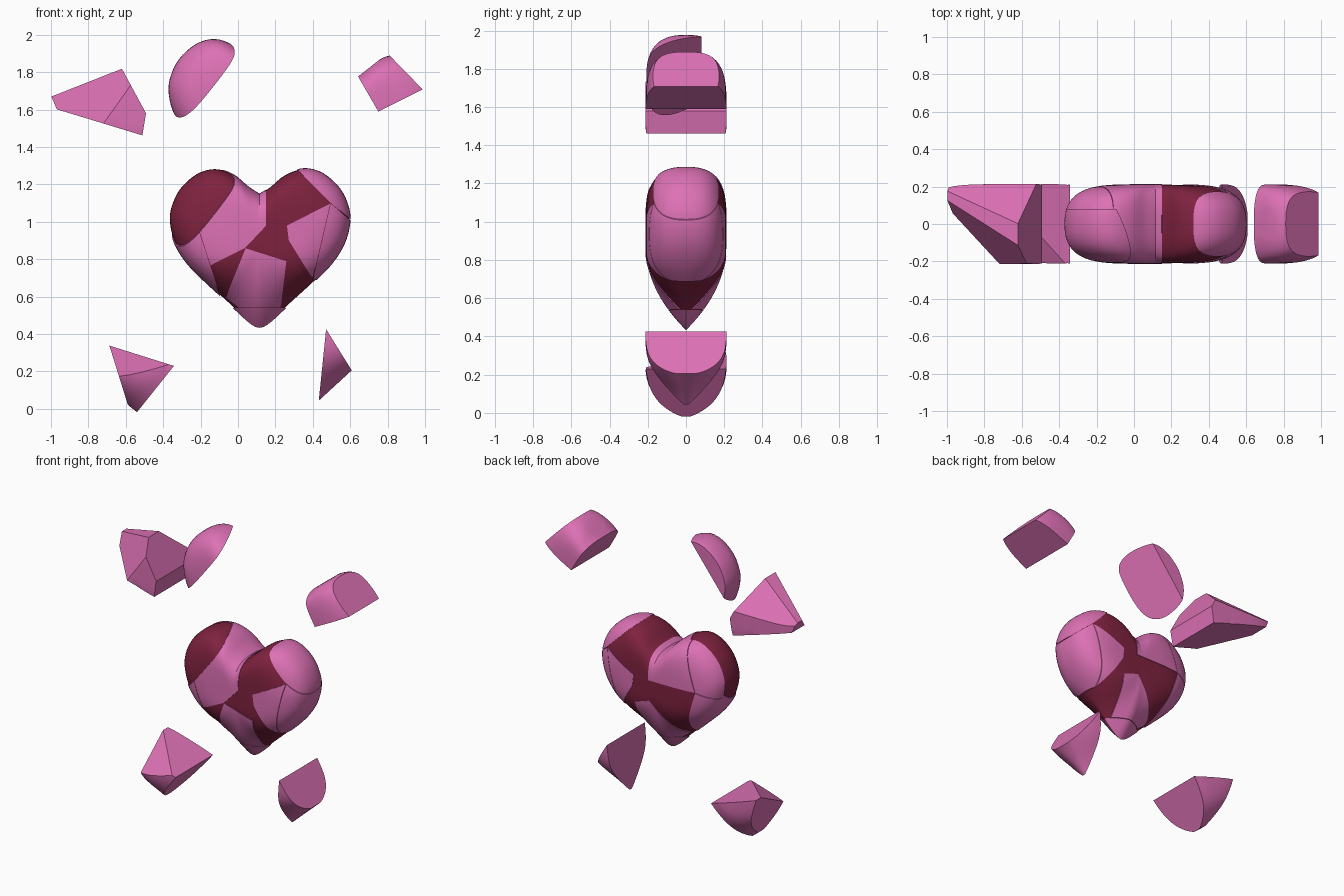
import bpy, bmesh, math
from mathutils import Vector

cube = bpy.data.objects.get("Cube")
if cube:
    bpy.data.objects.remove(cube)


def material(name, rgb):
    m = bpy.data.materials.new(name)
    m.use_nodes = True
    m.diffuse_color = (*rgb, 1)
    bsdf = m.node_tree.nodes["Principled BSDF"]
    bsdf.inputs["Base Color"].default_value = (*rgb, 1)
    bsdf.inputs["Roughness"].default_value = 0.6
    return m


pink = material("pink", (0.72, 0.165, 0.46))
maroon = material("maroon", (0.21, 0.016, 0.05))

CENTRE = Vector((0.115, 0, 0.9))
THICK = 0.213
RINGS = 18
SPLIT = 0.08   # depth where the front pieces meet the back pieces

# Half outline of the heart, from cleft to tip
HALF = [(0, 1.15), (0.06, 1.19), (0.14, 1.255), (0.24, 1.287), (0.34, 1.26),
        (0.43, 1.18), (0.478, 1.08), (0.485, 0.99), (0.455, 0.88), (0.385, 0.77),
        (0.28, 0.665), (0.17, 0.565), (0.08, 0.48), (0.03, 0.442), (0, 0.433)]


def smooth_path(pts, sub=4):
    p = [Vector(q) for q in pts]
    p = [2 * p[0] - p[1]] + p + [2 * p[-1] - p[-2]]
    out = []
    for a, b, c, d in zip(p, p[1:], p[2:], p[3:]):
        for i in range(sub):
            t = i / sub
            out.append(0.5 * (2 * b + (c - a) * t + (2 * a - 5 * b + 4 * c - d) * t * t
                              + (3 * b - a - 3 * c + d) * t ** 3))
    return out + [p[-2]]


half = smooth_path(HALF)
OUTLINE = half + [Vector((-q.x, q.y)) for q in reversed(half[1:-1])]


def heart_mesh(scale=1.0):
    """Puffy closed heart: rings shrink from the rim to a pole on each side."""
    bm = bmesh.new()
    rings = []
    for k in range(-RINGS + 1, RINGS):
        s = math.cos(k / RINGS * math.pi / 2)
        ring = []
        for q in OUTLINE:
            d = Vector((q.x, 0, q.y - CENTRE.z))
            low = max(0, -d.z / d.length) ** 3
            power, root = 4.5 - 2.3 * low, 0.4 + 0.6 * low
            y = THICK * (1 - s ** power) ** root if k else 0
            p = d * s + Vector((0, math.copysign(y, k), 0))
            ring.append(bm.verts.new(CENTRE + p * scale))
        rings.append(ring)
    n = len(OUTLINE)
    for a, b in zip(rings, rings[1:]):
        for i in range(n):
            j = (i + 1) % n
            bm.faces.new((a[i], a[j], b[j], b[i]))
    for ring, side in ((rings[0], -1), (rings[-1], 1)):
        pole = bm.verts.new(CENTRE + Vector((0, side * THICK * scale, 0)))
        for i in range(n):
            bm.faces.new((ring[i], ring[(i + 1) % n], pole))
    bmesh.ops.recalc_face_normals(bm, faces=bm.faces)
    return bm


def finish(bm, name, mat, offset=(0, 0, 0)):
    bmesh.ops.recalc_face_normals(bm, faces=bm.faces)
    for f in bm.faces:
        f.smooth = True
    for e in bm.edges:
        e.smooth = e.calc_face_angle(0) < math.radians(35)
    me = bpy.data.meshes.new(name)
    bm.to_mesh(me)
    bm.free()
    me.materials.append(mat)
    ob = bpy.data.objects.new(name, me)
    ob.location = offset
    bpy.context.collection.objects.link(ob)


def plane(a, b, c, keep):
    """Plane through three points, with its normal away from the kept point."""
    a, b, c, keep = map(Vector, (a, b, c, keep))
    n = (b - a).cross(c - a).normalized()
    return a, (-n if n.dot(keep - a) > 0 else n)


def piece(name, poly, planes=(), offset=(0, 0, 0), gap=0.0015):
    """Part of the heart inside a convex front-view polygon and extra planes."""
    bm = heart_mesh()
    mid = Vector((sum(p[0] for p in poly) / len(poly), 0, sum(p[1] for p in poly) / len(poly)))
    cuts = []
    for p, q in zip(poly, poly[1:] + poly[:1]):
        a, b = Vector((p[0], 0, p[1])), Vector((q[0], 0, q[1]))
        co, n = plane(a, b, a + Vector((0, 1, 0)), mid)
        cuts.append((co - n * gap, n))
    for co, n in cuts + list(planes):
        bmesh.ops.bisect_plane(bm, geom=bm.verts[:] + bm.edges[:] + bm.faces[:],
                               dist=1e-5, plane_co=co, plane_no=n, clear_outer=True)
        rim = [e for e in bm.edges if e.is_boundary]
        if rim:
            bmesh.ops.holes_fill(bm, edges=rim, sides=0)
    finish(bm, name, pink, offset)


front = (Vector((0, SPLIT, 0)), Vector((0, 1, 0)))
back = (Vector((0, SPLIT, 0)), Vector((0, -1, 0)))
cap_points = ((-0.05, 0, 1.28), (-0.36, 0, 0.88), (-0.13, -0.2, 1.04))
cap_in = plane(*cap_points, (-0.3, 0, 1.2))
cap_out = (cap_in[0], -cap_in[1])

# Dark core showing wherever a shard is missing
finish(heart_mesh(0.985), "heart_core", maroon)

# Shards still in place, through the full depth
piece("right_lobe", [(0.31, 1.285), (0.495, 1.1), (0.65, 0.97), (0.7, 1.4), (0.4, 1.4)])
piece("right_side", [(0.495, 1.1), (0.4, 0.69), (0.8, 0.6), (0.65, 0.97)])
piece("right_inner", [(0.26, 0.98), (0.27, 0.9), (0.4, 0.69), (0.495, 1.1)])
piece("tip", [(-0.2, 0.54), (-0.2, 0.3), (0.4, 0.3), (0.4, 0.54)])

# Shards still in place on the front
piece("front_middle", [(-0.147, 0.765), (0.04, 0.86), (0.215, 1.045), (0.15, 1.17),
                       (0.15, 1.4), (-0.355, 1.4)], [front, cap_out])
piece("front_left", [(-0.355, 1.4), (-0.08, 0.56), (-0.6, 0.5), (-0.6, 1.4)], [front, cap_out])
piece("front_bottom", [(0.04, 0.86), (-0.07, 0.59), (0, 0.54), (0.23, 0.54), (0.26, 0.79)], [front])

# Shards still in place on the back
piece("back_middle", [(-0.21, 0.97), (0.27, 0.97), (0.15, 1.17), (0.15, 1.4), (-0.07, 1.4)], [back])
piece("back_lobe", [(-0.07, 1.4), (-0.21, 0.97), (-0.6, 0.85), (-0.6, 1.4)], [back])
piece("back_left", [(-0.21, 0.97), (-0.08, 0.56), (-0.6, 0.5), (-0.6, 0.85)], [back])
piece("back_bottom", [(0.14, 0.83), (-0.06, 0.6), (0, 0.54), (0.23, 0.54), (0.26, 0.79)], [back])

# Shards flying away
piece("flying_cap", [(-0.6, 0.7), (0.1, 0.7), (0.1, 1.4), (-0.6, 1.4)],
      [front, cap_in], (0, 0, 0.69))
piece("flying_block", [(0.15, 1.17), (0.31, 1.295), (0.5, 1.1), (0.26, 0.98)],
      [], (0.49, 0, 0.607))
piece("flying_splinter", [(0.27, 0.91), (0.41, 0.685), (0.23, 0.52)],
      [], (0.2, 0, -0.48))
piece("flying_corner", [(-0.21, 0.94), (0.14, 0.83), (-0.06, 0.58), (-0.11, 0.62)],
      [plane((-0.15, -0.21, 0.76), (0.12, -0.21, 0.84), (-0.21, 0.15, 0.94), (-0.08, 0, 0.7))],
      (-0.48, 0, -0.6))
piece("flying_wedge", [(-0.23, 1.0), (0.15, 1.15), (0.28, 0.91), (0.26, 0.79), (-0.2, 0.93)],
      [plane((0.05, -0.21, 0.86), (0.18, -0.21, 1.04), (-0.22, 0.1, 0.97), (0.15, 0.05, 0.9)),
       plane((0.27, 0.21, 0.97), (-0.22, 0.21, 0.97), (0.15, 0, 1.15), (0.15, 0.05, 0.9))],
      (-0.77, 0, 0.67))
